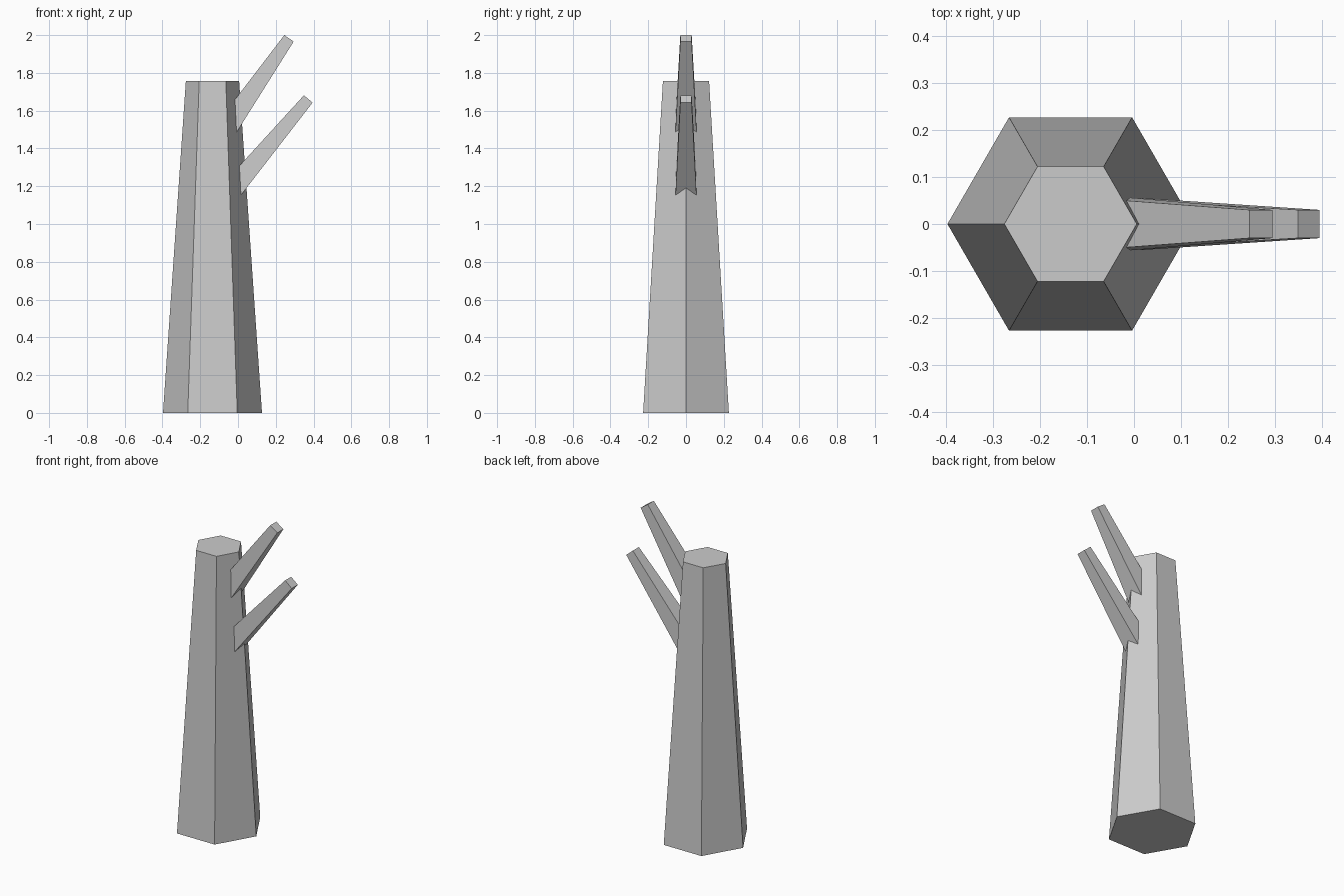
import bpy
import bmesh
from math import radians, sqrt, sin, cos
from mathutils import Matrix, Vector

if "Cube" in bpy.data.objects:
    bpy.data.objects.remove(bpy.data.objects["Cube"])


def tapered_prism(name, sides, r_base, r_tip, length, spin, base, tilt):
    """Flat-sided tapered prism growing from base, leaning tilt degrees toward +x."""
    bm = bmesh.new()
    matrix = (Matrix.Translation(base)
              @ Matrix.Rotation(radians(tilt), 4, 'Y')
              @ Matrix.Translation((0, 0, length / 2))
              @ Matrix.Rotation(radians(spin), 4, 'Z'))
    bmesh.ops.create_cone(bm, cap_ends=True, segments=sides, radius1=r_base,
                          radius2=r_tip, depth=length, matrix=matrix)
    bmesh.ops.recalc_face_normals(bm, faces=bm.faces)
    mesh = bpy.data.meshes.new(name)
    bm.to_mesh(mesh)
    bm.free()
    obj = bpy.data.objects.new(name, mesh)
    bpy.context.collection.objects.link(obj)
    return obj


def branch(name, tip_x, tip_z, elevation, length, taper):
    """Square branch placed by its tip; its thick end is buried in the trunk."""
    a = radians(elevation)
    base = Vector((tip_x, 0, tip_z)) - length * Vector((cos(a), 0, sin(a)))
    half = 0.03
    tapered_prism(name, 4, (half + length * taper) * sqrt(2), half * sqrt(2),
                  length, 45, base, 90 - elevation)


# Six-sided trunk with corners on the x axis (30 degree spin puts them there)
tapered_prism("trunk", 6, 0.262, 0.141, 1.757, 30, Vector((-0.135, 0, 0)), 0)

# Two bare branches on the right side
branch("upper_branch", 0.27, 1.983, 55.2, 0.58, 0.046)
branch("lower_branch", 0.372, 1.662, 49.9, 0.66, 0.041)
